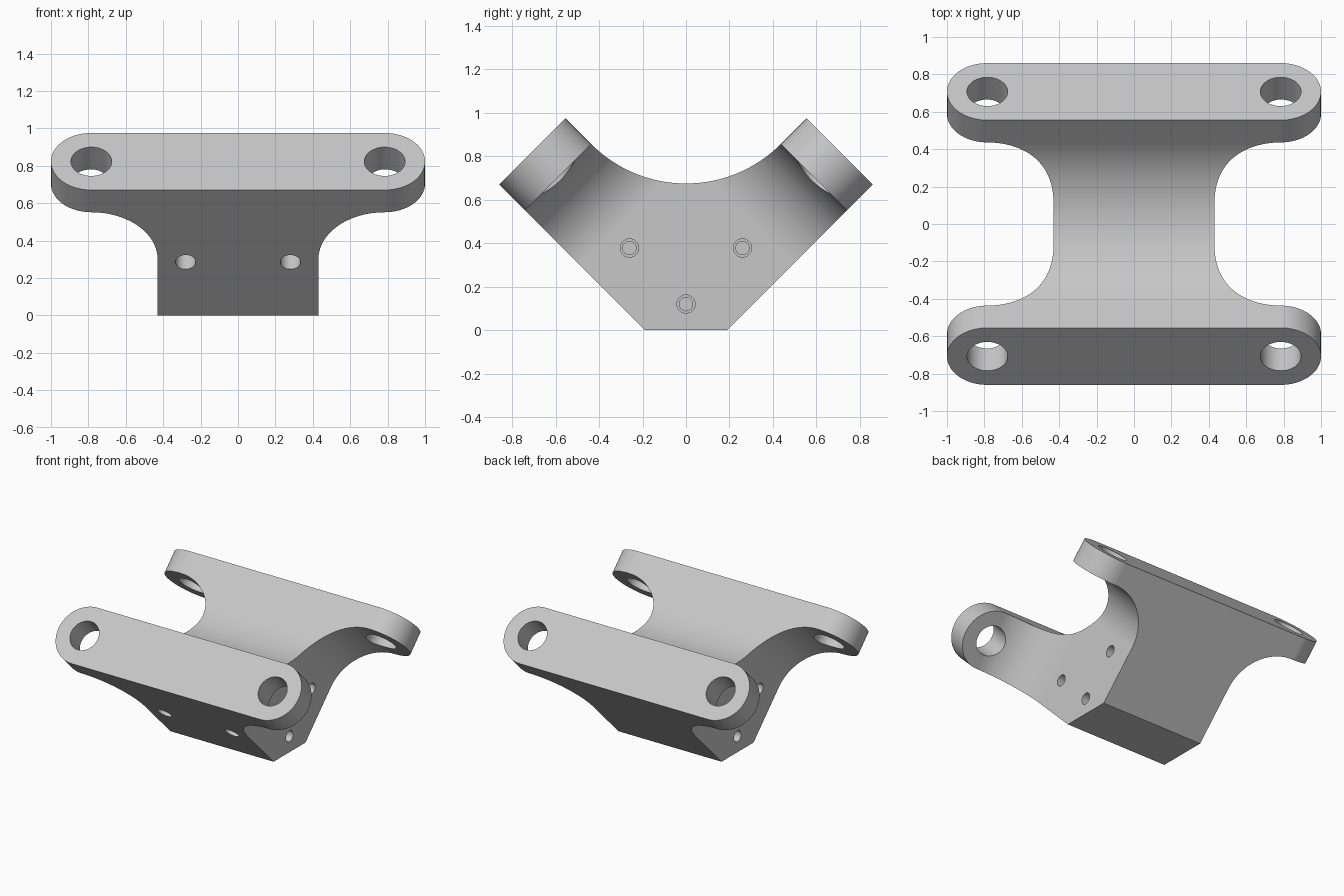
import bpy, bmesh, math
from mathutils import Vector

if "Cube" in bpy.data.objects:
    bpy.data.objects.remove(bpy.data.objects["Cube"], do_unlink=True)

R2 = math.sqrt(0.5)
X = Vector((1, 0, 0))
S = Vector((0, R2, R2))       # along the rear arm, towards its tip
T = Vector((0, R2, -R2))      # outwards through the arm's thickness
O = Vector((0, 0, 0))

# main dimensions
T_OUT, T_IN = 0.19 * R2, -0.42 * R2
T_MID, END_R = (T_OUT + T_IN) / 2, (T_OUT - T_IN) / 2
S_BACK, S_TIP = 0.914, 1.082
BODY_X = 0.43
HOLE_X = 1 - END_R
FILLET_R = HOLE_X - BODY_X
ARC_R, ARC_Z = 0.615, 1.29

grey = bpy.data.materials.new("light grey")
grey.use_nodes = True
COLOUR = (0.57, 0.57, 0.57, 1)
grey.diffuse_color = COLOUR
grey.node_tree.nodes["Principled BSDF"].inputs["Base Color"].default_value = COLOUR


def arc(cx, cy, r, a0, a1, n):
    """Points on an arc, angles in degrees."""
    return [(cx + r * math.cos(math.radians(a0 + (a1 - a0) * i / n)),
             cy + r * math.sin(math.radians(a0 + (a1 - a0) * i / n))) for i in range(n + 1)]


def prism(name, pts, origin, u, v, w, length):
    """Outline pts in the u, v plane at origin, extruded along w."""
    bm = bmesh.new()
    face = bm.faces.new([bm.verts.new(origin + u * a + v * b) for a, b in pts])
    res = bmesh.ops.extrude_face_region(bm, geom=[face])
    moved = [g for g in res["geom"] if isinstance(g, bmesh.types.BMVert)]
    bmesh.ops.translate(bm, verts=moved, vec=w * length)
    bmesh.ops.recalc_face_normals(bm, faces=bm.faces)
    mesh = bpy.data.meshes.new(name)
    bm.to_mesh(mesh)
    bm.free()
    mesh.materials.append(grey)
    obj = bpy.data.objects.new(name, mesh)
    bpy.context.collection.objects.link(obj)
    return obj


def cylinder(name, centre, u, v, w, r, length, n=40):
    return prism(name, arc(0, 0, r, 0, 360, n)[:-1], centre, u, v, w, length)


def apply(obj, mod):
    bpy.context.view_layer.objects.active = obj
    bpy.ops.object.modifier_apply(modifier=mod.name)


def combine(obj, other, operation):
    mod = obj.modifiers.new("combine", 'BOOLEAN')
    mod.operation, mod.solver, mod.object = operation, 'EXACT', other
    apply(obj, mod)
    bpy.data.objects.remove(other, do_unlink=True)


def in_arm(s, t):
    p = S * s + T * t
    return (p.y, p.z)


# rear half of the body: side profile trimmed to the waisted arm outline
profile = [(0, 0), (0.19, 0), in_arm(1.0, T_OUT), in_arm(1.0, T_IN)]
profile += arc(0, ARC_Z, ARC_R, -45, -90, 24)
body = prism("bracket_body", profile, Vector((-1, 0, 0)), Vector((0, 1, 0)),
             Vector((0, 0, 1)), X, 2)
side = [(BODY_X, -1)] + arc(HOLE_X, S_BACK - FILLET_R, FILLET_R, 180, 90, 28) + [(HOLE_X, 1.3)]
outline = side + [(-x, s) for x, s in reversed(side)]
combine(body, prism("arm_outline", outline, T * -2, X, S, T, 4), 'INTERSECT')

# round-ended mounting flange at the arm's tip
slot = arc(HOLE_X, T_MID, END_R, -90, 90, 32) + arc(-HOLE_X, T_MID, END_R, 90, 270, 32)
combine(body, prism("flange", slot, S * S_BACK, X, T, S, S_TIP - S_BACK), 'UNION')
for sx in (-1, 1):
    centre = X * sx * HOLE_X + T * T_MID + S * 0.8
    combine(body, cylinder("flange_hole", centre, X, T, S, 0.109, 0.5, 48), 'DIFFERENCE')

# open the middle section and mirror to the front
bm = bmesh.new()
bm.from_mesh(body.data)
middle = [f for f in bm.faces if all(abs(v.co.y) < 1e-4 for v in f.verts)]
bmesh.ops.delete(bm, geom=middle, context='FACES')
bm.to_mesh(body.data)
bm.free()
mirror = body.modifiers.new("mirror", 'MIRROR')
mirror.use_axis = (False, True, False)
mirror.merge_threshold = 0.0005
apply(body, mirror)

# stepped blind holes in both sides
Y, Z = Vector((0, 1, 0)), Vector((0, 0, 1))
for sx in (-1, 1):
    for y, z in ((-0.26, 0.378), (0.26, 0.378), (0, 0.12)):
        for r, depth in ((0.042, 0.14), (0.031, 0.18)):
            start = Vector((sx * 0.5, y, z))
            cut = cylinder("side_hole", start, Y, Z, X * -sx, r, 0.07 + depth, 32)
            combine(body, cut, 'DIFFERENCE')

# blind holes in the front slope
for sx in (-1, 1):
    start = Vector((sx * 0.28, -0.475, 0.285)) - S * 0.1
    cut = cylinder("slope_hole", start, X, Vector((0, -R2, R2)), Vector((0, R2, R2)), 0.054, 0.25, 32)
    # the front slope is met head-on along the same rising diagonal
    combine(body, cut, 'DIFFERENCE')

# smooth curved walls, crisp edges
bpy.ops.object.select_all(action='DESELECT')
body.select_set(True)
bpy.context.view_layer.objects.active = body
bpy.ops.object.shade_smooth_by_angle(angle=math.radians(30))
normals = body.modifiers.new("flat_face_normals", 'WEIGHTED_NORMAL')
normals.keep_sharp = True
